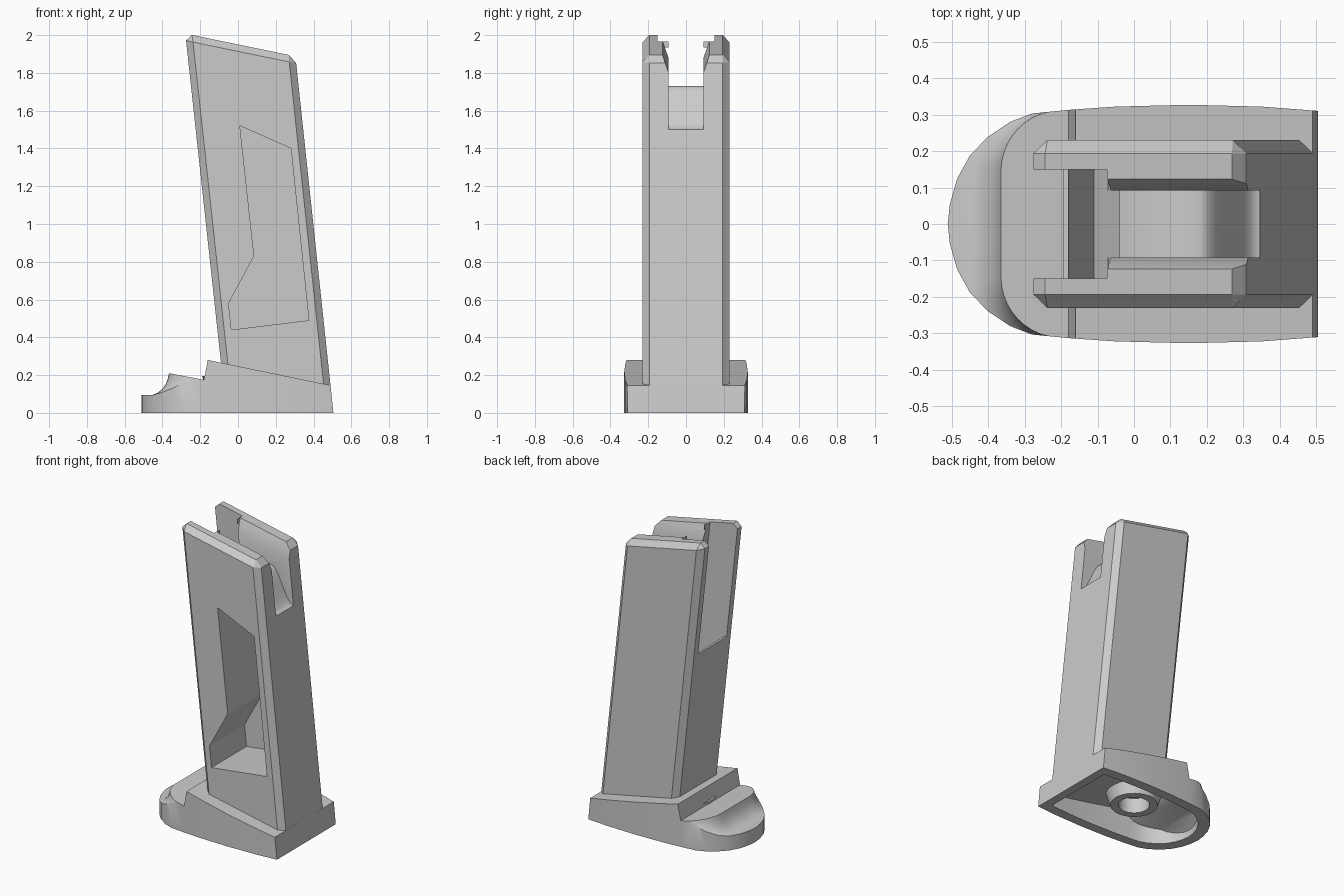
import bpy, bmesh, math
from mathutils import Matrix

cube = bpy.data.objects.get("Cube")
if cube:
    bpy.data.objects.remove(cube, do_unlink=True)

grey = bpy.data.materials.new("plain grey")
grey.use_nodes = True
GREY = (0.6, 0.6, 0.6, 1)
grey.diffuse_color = GREY
grey.node_tree.nodes["Principled BSDF"].inputs["Base Color"].default_value = GREY


def to_object(name, bm):
    bmesh.ops.recalc_face_normals(bm, faces=bm.faces[:])
    mesh = bpy.data.meshes.new(name)
    bm.to_mesh(mesh)
    bm.free()
    mesh.materials.append(grey)
    obj = bpy.data.objects.new(name, mesh)
    bpy.context.collection.objects.link(obj)
    return obj


def prism(name, points, axis, low, high, chamfer=0, slope=0):
    """Extrude a 2D outline along an axis, optionally chamfered or sheared along x."""
    place = {"x": lambda a, b, h: (h, a, b + slope * h),
             "y": lambda a, b, h: (a, h, b),
             "z": lambda a, b, h: (a, b, h)}[axis]
    bm = bmesh.new()
    ends = [[bm.verts.new(place(a, b, h)) for a, b in points] for h in (low, high)]
    bm.faces.new(ends[0])
    bm.faces.new(ends[1])
    n = len(points)
    for i in range(n):
        j = (i + 1) % n
        bm.faces.new((ends[0][i], ends[0][j], ends[1][j], ends[1][i]))
    if chamfer:
        bmesh.ops.recalc_face_normals(bm, faces=bm.faces[:])
        edges = [e for e in bm.edges if max(v.co.z for v in e.verts) > 1]
        bmesh.ops.bevel(bm, geom=edges, offset=chamfer, segments=1, affect="EDGES")
    return to_object(name, bm)


def cone(name, bottom, top, z0, z1):
    bm = bmesh.new()
    bmesh.ops.create_cone(bm, cap_ends=True, segments=40, radius1=bottom, radius2=top,
                          depth=z1 - z0, matrix=Matrix.Translation((0, 0, (z0 + z1) / 2)))
    return to_object(name, bm)


def combine(obj, other, operation):
    mod = obj.modifiers.new("cut", "BOOLEAN")
    mod.operation = operation
    mod.solver = "EXACT"
    mod.object = other
    bpy.context.view_layer.update()
    graph = bpy.context.evaluated_depsgraph_get()
    mesh = bpy.data.meshes.new_from_object(obj.evaluated_get(graph))
    obj.modifiers.clear()
    obj.data = mesh
    bpy.data.objects.remove(other, do_unlink=True)


def finish(obj):
    obj.data.materials.clear()
    obj.data.materials.append(grey)
    for face in obj.data.polygons:
        face.material_index = 0
    obj.data.shade_smooth()
    obj.data.set_sharp_from_angle(angle=math.radians(28))


# Leaning column with chamfered edges
column = prism("column", [(-0.088, 0.245), (0.492, 0.125), (0.304, 1.888), (-0.279, 2.008)],
               "y", -0.23, 0.23, chamfer=0.036)

# Deep well open towards the upper rear
well = prism("well_cutter", [(-0.4, 2.1), (-0.4, 1.23), (-0.18, 1.23), (-0.11, 0.6),
                             (0.045, 0.87), (-0.088, 2.1)], "y", -0.15, 0.15)
combine(column, well, "DIFFERENCE")

# Top slot whose floor is a rounded ramp
ramp = [(-0.1, 2.1), (-0.1, 1.63)]
for i in range(9):
    t = 1 - i / 8
    ramp.append((0.18 - 0.24 * t, 1.73 - 0.09 * t * t))
for i in range(1, 13):
    t = i / 12
    ramp.append((0.18 + 0.167 * t, 1.5 + 0.115 * (1 + math.cos(math.pi * t))))
ramp += [(0.5, 1.5), (0.5, 2.1)]
combine(column, prism("slot_cutter", ramp, "y", -0.092, 0.092), "DIFFERENCE")

# Slanted inner edges of the top slot
lips = prism("lip_cutter", [(-0.09, 1.86), (0.09, 1.86), (0.16, 2.05), (-0.16, 2.05)],
             "x", -0.07, 0.5, slope=-0.206)
combine(column, lips, "DIFFERENCE")

# Deep pocket in the front side
pocket = prism("pocket_cutter", [(0.01, 1.52), (0.28, 1.4), (0.375, 0.49), (-0.035, 0.44),
                                 (-0.05, 0.58), (0.085, 0.83)], "y", -0.4, 0.14)
combine(column, pocket, "DIFFERENCE")
finish(column)


# Foot: rings that form a scooped toe, trimmed by plan and side outlines
def toe_ring(spread):
    front, radius = -0.365 - spread, 0.16 + spread
    half = [(front + radius * (1 - math.cos(a)), 0.145 + radius * math.sin(a))
            for a in (math.pi / 2 * i / 10 for i in range(11))]
    half += [(-0.185, 0.307 + spread), (-0.165, 1), (0.7, 1)]
    return half + [(x, -y) for x, y in reversed(half)]


bm = bmesh.new()
levels = [(0, 0.5), (0.092, 0.5), (0.096, 0.085), (0.108, 0.058), (0.125, 0.037),
          (0.15, 0.019), (0.18, 0.007), (0.21, 0), (0.35, 0)]
rings = [[bm.verts.new((x, y, z)) for x, y in toe_ring(spread)] for z, spread in levels]
bm.faces.new(rings[0])
bm.faces.new(rings[-1])
for a, b in zip(rings, rings[1:]):
    for i in range(len(a)):
        bm.faces.new((a[i - 1], a[i], b[i], b[i - 1]))
foot = to_object("foot", bm)

half_plan = [(0.52, 0.309), (0.35, 0.322), (0.15, 0.327), (-0.05, 0.322), (-0.18, 0.313),
             (-0.28, 0.303), (-0.34, 0.28), (-0.4, 0.24), (-0.45, 0.188), (-0.485, 0.125),
             (-0.505, 0.055)]
plan = half_plan + [(-0.511, 0)] + [(x, -y) for x, y in reversed(half_plan)]
combine(foot, prism("plan_trim", plan, "z", -0.2, 0.5), "INTERSECT")
side = [(-0.7, -0.1), (0.515, -0.1), (0.505, 0), (0.49, 0.146), (-0.16, 0.28),
        (-0.18, 0.175), (-0.365, 0.21), (-0.7, 0.273)]
combine(foot, prism("side_trim", side, "y", -0.6, 0.6), "INTERSECT")

# Hollow underside
hollow = prism("hollow_cutter", [(x * 0.86, y * 0.8) for x, y in plan], "z", -0.05, 0.4)
roof = [(-0.46, -0.1), (-0.46, 0.03), (-0.36, 0.1), (-0.2, 0.13), (-0.12, 0.19),
        (0.46, 0.08), (0.46, -0.1)]
combine(hollow, prism("roof_trim", roof, "y", -0.6, 0.6), "INTERSECT")
combine(foot, hollow, "DIFFERENCE")
finish(foot)

# Round boss with a blind hole inside the foot
boss = cone("boss", 0.145, 0.19, 0.06, 0.195)
combine(boss, cone("hole_cutter", 0.095, 0.095, -0.1, 0.16), "DIFFERENCE")
finish(boss)
